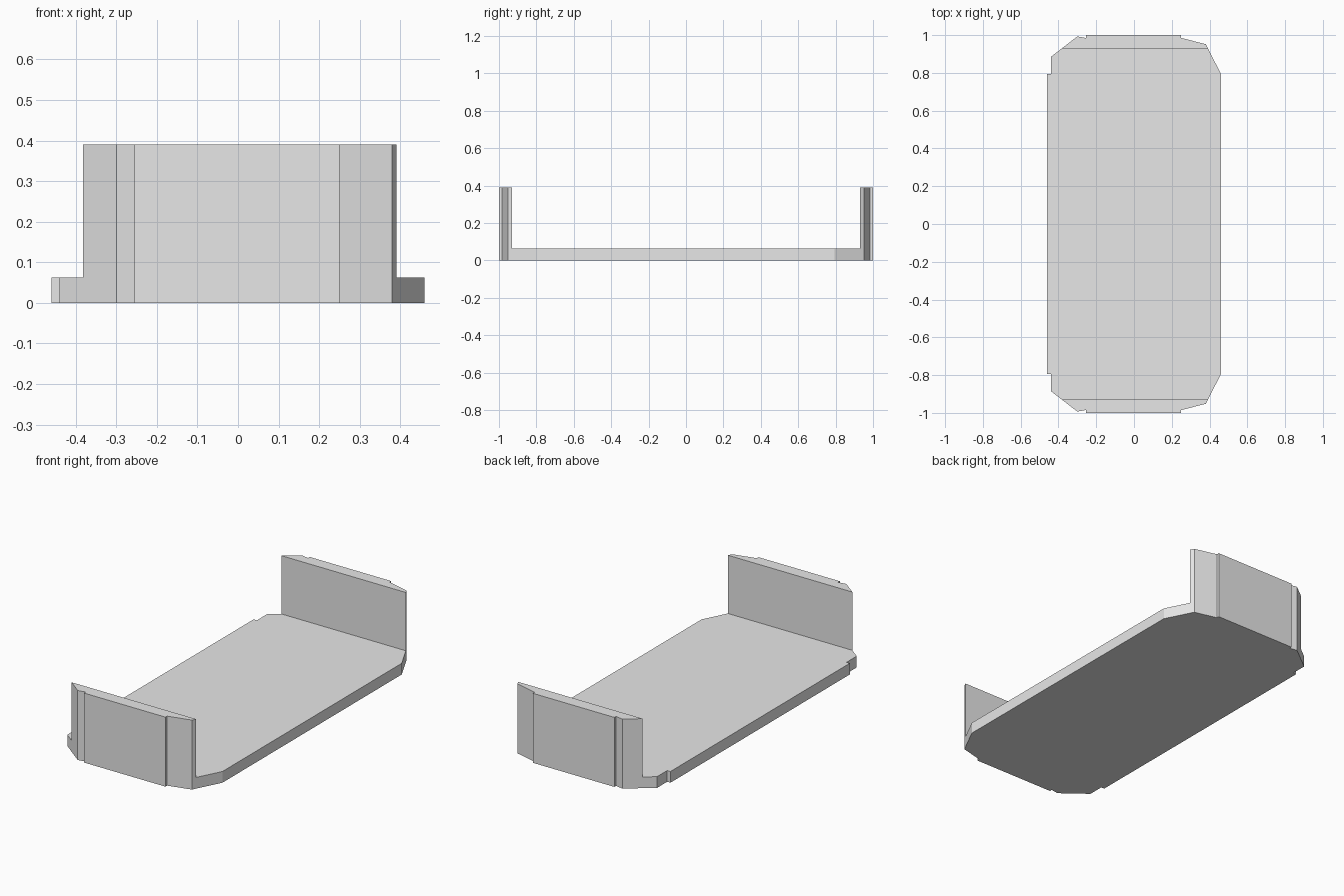
import bpy
import bmesh

cube = bpy.data.objects.get("Cube")
if cube:
    bpy.data.objects.remove(cube, do_unlink=True)

BASE_HEIGHT = 0.063
WALL_HEIGHT = 0.39
WALL_INNER = 0.93

grey = bpy.data.materials.new("light_grey")
grey.use_nodes = True
colour = (0.8, 0.8, 0.8, 1)
grey.diffuse_color = colour
grey.node_tree.nodes["Principled BSDF"].inputs["Base Color"].default_value = colour


def raise_faces(bm, faces, height):
    """Extrude faces straight up to the given height."""
    result = bmesh.ops.extrude_face_region(bm, geom=faces)["geom"]
    for item in result:
        if isinstance(item, bmesh.types.BMVert):
            item.co.z = height
    bmesh.ops.delete(bm, geom=[f for f in faces if f.is_valid], context='FACES_ONLY')
    return [f for f in result if isinstance(f, bmesh.types.BMFace)]


# Front half of the notched outline, mirrored to the back
half = [(-0.46, -0.795), (-0.44, -0.795), (-0.44, -0.885), (-0.30, -0.993),
        (-0.255, -0.985), (-0.255, -1), (0.25, -1), (0.25, -0.985),
        (0.38, -0.952), (0.46, -0.795)]
outline = half + [(x, -y) for x, y in reversed(half)]

bm = bmesh.new()
bm.faces.new([bm.verts.new((x, y, 0)) for x, y in outline])

# Split off the two end strips that carry the walls
for y in (-WALL_INNER, WALL_INNER):
    bmesh.ops.bisect_plane(bm, geom=bm.verts[:] + bm.edges[:] + bm.faces[:],
                           plane_co=(0, y, 0), plane_no=(0, 1, 0))

# Floor slab, keeping a copy of the outline as its underside
underside = bm.faces[:]
bmesh.ops.duplicate(bm, geom=underside)
top = raise_faces(bm, underside, BASE_HEIGHT)

# End walls
ends = [f for f in top if abs(f.calc_center_median().y) > WALL_INNER]
raise_faces(bm, ends, WALL_HEIGHT)

bmesh.ops.remove_doubles(bm, verts=bm.verts[:], dist=0.0001)
bmesh.ops.recalc_face_normals(bm, faces=bm.faces[:])
mesh = bpy.data.meshes.new("tray_with_end_walls")
bm.to_mesh(mesh)
bm.free()
mesh.materials.append(grey)
tray = bpy.data.objects.new("tray_with_end_walls", mesh)
bpy.context.collection.objects.link(tray)
